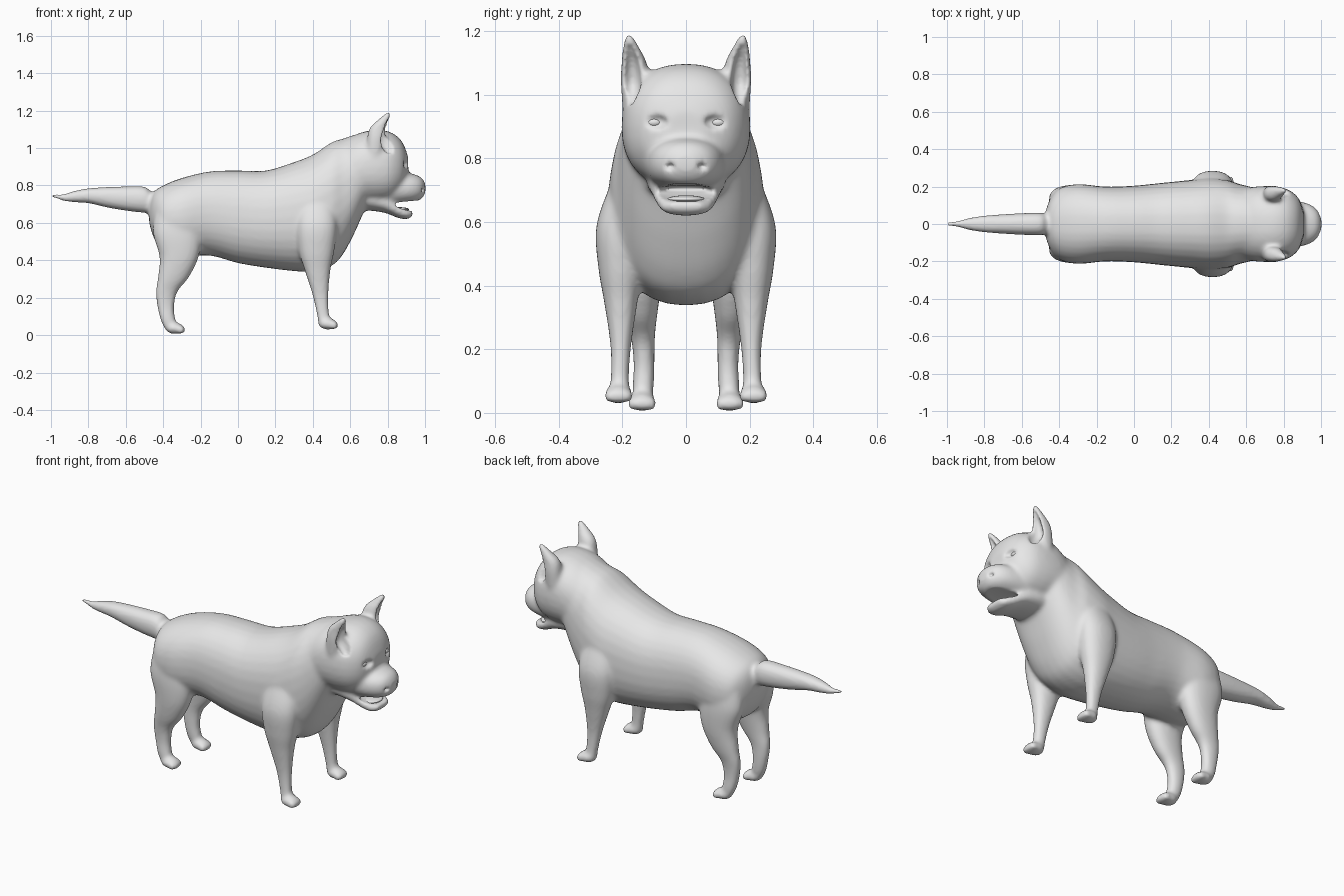
import bpy
import bmesh
import math
from mathutils import Vector, Matrix

cube = bpy.data.objects.get("Cube")
if cube:
    bpy.data.objects.remove(cube)

# Single plain grey coat
grey = bpy.data.materials.new("coat_grey")
grey.use_nodes = True
grey.diffuse_color = (0.8, 0.8, 0.8, 1)
grey.node_tree.nodes["Principled BSDF"].inputs["Base Color"].default_value = grey.diffuse_color


def spline(rings, steps=6):
    """Smooth curve through ring vectors (x, y, z, half width, half depth)."""
    pts = [Vector(r) for r in rings]
    pts = [pts[0]] + pts + [pts[-1]]
    out = []
    for a, b, c, d in zip(pts, pts[1:], pts[2:], pts[3:]):
        for k in range(steps):
            t = k / steps
            out.append(b + (c - a) * (t / 2)
                       + (a * 2 - b * 5 + c * 4 - d) * (t * t / 2)
                       + (b * 3 - a - c * 3 + d) * (t ** 3 / 2))
    return out + [pts[-1]]


def bulge(v, power):
    return math.copysign(abs(v) ** power, v)


def loft(bm, rings, side=1, upright=False, sides=32, power=0.88):
    """Skin rounded sections; upright sections lie flat (for legs and ears)."""
    skin, rows = bmesh.new(), []
    for x, y, z, a, b in spline(rings):
        a, b, row = max(a, 0.002), max(b, 0.002), []
        for k in range(sides):
            t = math.tau * k / sides
            across, along = a * bulge(math.cos(t), power), b * bulge(math.sin(t), power)
            co = (x + along, y + across, z) if upright else (x, y + across, z + along)
            row.append(skin.verts.new((co[0], co[1] * side, co[2])))
        rows.append(row)
    for r, s in zip(rows, rows[1:]):
        for k in range(sides):
            n = (k + 1) % sides
            skin.faces.new((r[k], r[n], s[n], s[k]))
    skin.faces.new(rows[0])
    skin.faces.new(rows[-1])
    bmesh.ops.recalc_face_normals(skin, faces=skin.faces)
    part = bpy.data.meshes.new("part")
    skin.to_mesh(part)
    skin.free()
    bm.from_mesh(part)
    bpy.data.meshes.remove(part)


def ball(bm, centre, radii):
    place = Matrix.Translation(centre) @ Matrix.Diagonal((*radii, 1))
    bmesh.ops.create_uvsphere(bm, u_segments=24, v_segments=16, radius=1, matrix=place)


def finish(bm, name):
    mesh = bpy.data.meshes.new(name)
    bm.to_mesh(mesh)
    bm.free()
    mesh.materials.append(grey)
    mesh.polygons.foreach_set("use_smooth", [True] * len(mesh.polygons))
    obj = bpy.data.objects.new(name, mesh)
    bpy.context.scene.collection.objects.link(obj)
    return obj


body = bmesh.new()
cuts = bmesh.new()

# Trunk and neck: x, top, bottom, half width
trunk = [(-.475, .71, .6, .06), (-.45, .765, .52, .13), (-.4, .8, .45, .19),
         (-.3, .84, .42, .213), (-.15, .875, .425, .2), (0, .88, .385, .205),
         (.15, .88, .36, .22), (.3, .925, .342, .235), (.4, .965, .34, .245),
         (.5, 1.03, .37, .235), (.56, 1.05, .43, .215), (.62, 1.07, .54, .2),
         (.68, 1.08, .67, .18), (.74, 1.05, .75, .14)]
loft(body, [(x, 0, (t + b) / 2, w, (t - b) / 2) for x, t, b, w in trunk])

# Head, muzzle and lower jaw
loft(body, [(.55, 0, .84, .18, .19), (.65, 0, .89, .2, .19), (.74, 0, .9, .202, .198),
            (.81, 0, .9, .19, .187), (.86, 0, .9, .16, .155), (.89, 0, .9, .12, .11),
            (.91, 0, .9, .06, .05)])
loft(body, [(.8, 0, .79, .13, .1), (.88, 0, .785, .122, .085), (.94, 0, .785, .105, .075),
            (.98, 0, .785, .075, .058), (1.002, 0, .785, .03, .025)])
loft(body, [(.66, 0, .74, .13, .07), (.78, 0, .71, .115, .055), (.86, 0, .667, .095, .042),
            (.91, 0, .647, .075, .026), (.935, 0, .655, .05, .014)])

# Open mouth
loft(cuts, [(.8, 0, .708, .07, .006), (.86, 0, .695, .1, .02), (.93, 0, .691, .12, .028),
            (1.02, 0, .69, .13, .032)])

# Tail with pinched root and pointed tip
loft(body, [(-.4, 0, .715, .05, .05), (-.46, 0, .713, .05, .052), (-.5, 0, .724, .06, .07),
            (-.6, 0, .73, .058, .065), (-.7, 0, .737, .052, .055), (-.8, 0, .745, .045, .04),
            (-.88, 0, .74, .033, .03), (-.93, 0, .735, .02, .02), (-.97, 0, .742, .015, .013),
            (-1.003, 0, .745, .011, .01)])

front_leg = [(.41, .15, .78, .05, .06), (.42, .175, .7, .07, .095), (.42, .2, .58, .083, .11),
             (.42, .205, .45, .07, .095), (.425, .205, .35, .053, .07),
             (.44, .205, .22, .034, .044), (.453, .208, .12, .029, .034),
             (.465, .21, .065, .033, .036)]
hind_leg = [(-.33, .12, .68, .07, .11), (-.325, .135, .55, .073, .13),
            (-.315, .14, .42, .065, .105), (-.345, .14, .31, .05, .083),
            (-.382, .135, .23, .037, .058), (-.386, .132, .15, .033, .045),
            (-.374, .135, .08, .034, .04), (-.36, .138, .04, .03, .035)]
ear = [(.73, .155, .96, .045, .045), (.74, .16, 1.05, .046, .05), (.752, .164, 1.11, .038, .047),
       (.783, .174, 1.155, .025, .03), (.806, .179, 1.192, .011, .013)]
ear_bowl = [(.81, .17, .97, .012, .015), (.797, .17, 1.03, .028, .045),
            (.805, .17, 1.1, .024, .042), (.824, .178, 1.16, .012, .022)]

for side in (1, -1):
    # Legs, ears and hollow ear fronts
    loft(body, front_leg, side, upright=True)
    loft(body, hind_leg, side, upright=True)
    loft(body, ear, side, upright=True)
    loft(cuts, ear_bowl, side, upright=True)
    # Paws with four toes
    for x, y, z in ((.48, .212, .06), (-.338, .138, .036)):
        ball(body, (x, y * side, z), (.052, .044, .031))
        for toe in (-1.5, -.5, .5, 1.5):
            reach = .04 - .006 * abs(toe)
            ball(body, (x + reach, y * side + toe * .022, z - .008), (.022, .014, .022))
    # Eye sockets and nostrils
    ball(cuts, (.912, .1 * side, .915), (.033, .045, .027))
    ball(cuts, (.99, .05 * side, .775), (.022, .016, .01))

# Fuse the parts into one skin, carve it, then soften it
dog = finish(body, "dog_body")
cutter = finish(cuts, "carving_cutter")
cutter.hide_render = True


def fuse(size):
    mod = dog.modifiers.new("fuse", 'REMESH')
    mod.mode = 'VOXEL'
    mod.voxel_size = size
    mod.use_smooth_shade = True


def soften(rounds):
    mod = dog.modifiers.new("soften", 'SMOOTH')
    mod.factor = 0.5
    mod.iterations = rounds


fuse(0.01)
soften(8)
carve = dog.modifiers.new("carve", 'BOOLEAN')
carve.operation = 'DIFFERENCE'
carve.solver = 'EXACT'
carve.object = cutter
fuse(0.008)
soften(4)

graph = bpy.context.evaluated_depsgraph_get()
skin = bpy.data.meshes.new_from_object(dog.evaluated_get(graph))
dog.modifiers.clear()
dog.data = skin
skin.materials.clear()
skin.materials.append(grey)
skin.polygons.foreach_set("material_index", [0] * len(skin.polygons))
skin.polygons.foreach_set("use_smooth", [True] * len(skin.polygons))
bpy.data.objects.remove(cutter)
bpy.context.view_layer.update()

# Eyes seated on the carved sockets
for side, name in ((1, "left_eye"), (-1, "right_eye")):
    hit, spot, _, _ = dog.ray_cast((2, .1 * side, .913), (-1, 0, 0))
    eye = bmesh.new()
    ball(eye, (spot.x - .012 if hit else .87, .1 * side, .913), (.02, .027, .016))
    finish(eye, name)

# Tongue resting in the lower jaw
tongue = bmesh.new()
ball(tongue, (.865, 0, .672), (.05, .06, .012))
finish(tongue, "tongue")
